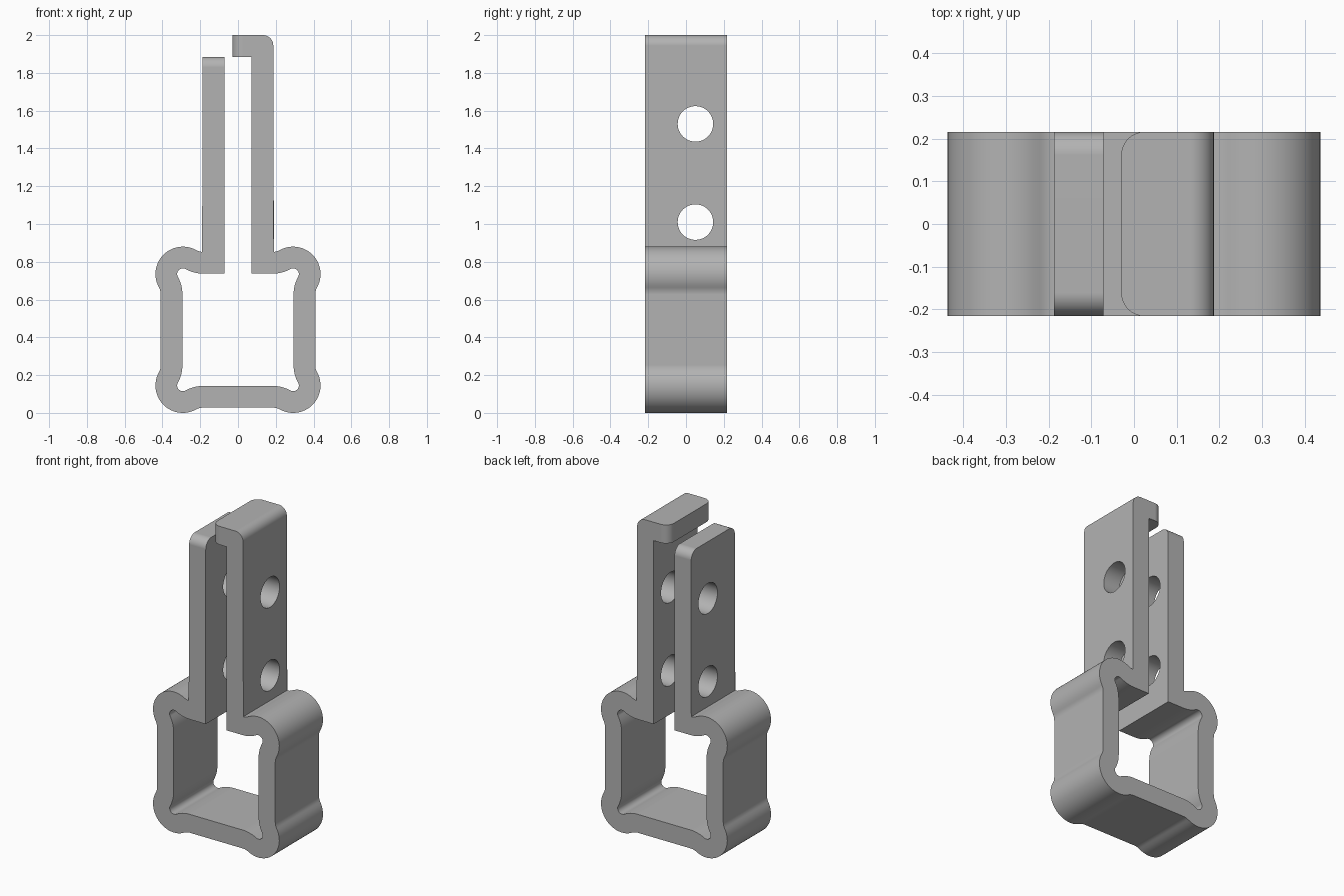
import bpy
import bmesh
from math import atan2, cos, pi, sin, sqrt

cube = bpy.data.objects.get("Cube")
if cube:
    bpy.data.objects.remove(cube, do_unlink=True)

HALF_DEPTH = 0.216
CORNER_X, LOW_Z, HIGH_Z = 0.292, 0.145, 0.735   # centres of the corner lobes
WALL = 0.115                                    # sheet thickness
ARM_IN, ARM_OUT = 0.072, 0.187
ARM_TOP, HOOK_TOP, HOOK_TIP = 1.885, 2.0, -0.03
ROUND = 0.055

grey = bpy.data.materials.new("plain grey")
grey.use_nodes = True
colour = (0.45, 0.45, 0.45, 1)
grey.diffuse_color = colour
grey.node_tree.nodes["Principled BSDF"].inputs["Base Color"].default_value = colour


def arc(cx, cz, r, start, end, n):
    return [(cx + r * cos(start + (end - start) * i / n),
             cz + r * sin(start + (end - start) * i / n)) for i in range(n + 1)]


def lobe(sx, sz, cz, inset):
    """Bulged corner running from the side wall to the top or bottom wall."""
    r, d, fillet = 0.145 - inset, 0.117 - inset, 0.08 + inset
    along = sqrt((r + fillet) ** 2 - (d + fillet) ** 2)
    t = atan2(along, d + fillet)
    half = arc(d + fillet, -along, fillet, pi, pi - t, 6)
    half += arc(0, 0, r, -t, pi / 4, 12)[1:]
    full = half + [(z, x) for x, z in reversed(half[:-1])]
    return [(sx * (CORNER_X + x), cz + sz * z) for x, z in full]


def skin(inset):
    """Open loop around the clamp, from the right arm round to the left arm."""
    return (lobe(1, 1, HIGH_Z, inset)[::-1] + lobe(1, -1, LOW_Z, inset)
            + lobe(-1, -1, LOW_Z, inset)[::-1] + lobe(-1, 1, HIGH_Z, inset))


# Cross-section: outer skin, left arm, inner skin, right arm with hook
outer_z = HIGH_Z + 0.117
inner_z = outer_z - WALL
hook_under = HOOK_TOP - WALL
profile = skin(0)
profile += [(-ARM_OUT, outer_z), (-ARM_OUT, ARM_TOP), (-ARM_IN, ARM_TOP), (-ARM_IN, inner_z)]
profile += skin(WALL)[::-1]
profile += [(ARM_IN, inner_z), (ARM_IN, hook_under), (HOOK_TIP, hook_under),
            (HOOK_TIP, HOOK_TOP), (ARM_OUT, HOOK_TOP), (ARM_OUT, outer_z)]

bm = bmesh.new()
face = bm.faces.new([bm.verts.new((x, -HALF_DEPTH, z)) for x, z in profile])
swept = bmesh.ops.extrude_face_region(bm, geom=[face])
bmesh.ops.translate(bm, vec=(0, 2 * HALF_DEPTH, 0),
                    verts=[v for v in swept["geom"] if isinstance(v, bmesh.types.BMVert)])
bmesh.ops.recalc_face_normals(bm, faces=bm.faces)


def near(edge, axis, value):
    return all(abs(v.co[axis] - value) < 1e-4 for v in edge.verts)


# Rounded left arm end, hook tip and hook shoulder
def is_rounded(e):
    across = abs(e.verts[0].co.y - e.verts[1].co.y) > 0.1
    if across:
        return near(e, 2, HOOK_TOP) and near(e, 0, ARM_OUT)
    return ((near(e, 2, ARM_TOP) and all(v.co.x < -0.05 for v in e.verts))
            or near(e, 0, HOOK_TIP))


bmesh.ops.bevel(bm, geom=[e for e in bm.edges if is_rounded(e)], offset=ROUND,
                segments=8, profile=0.5, affect='EDGES')
mesh = bpy.data.meshes.new("clamp_bracket")
bm.to_mesh(mesh)
bm.free()
mesh.materials.append(grey)
clamp = bpy.data.objects.new("clamp_bracket", mesh)
bpy.context.collection.objects.link(clamp)

# Bolt holes through both arms
for z in (1.01, 1.53):
    bpy.ops.mesh.primitive_cylinder_add(vertices=48, radius=0.094, depth=1,
                                        location=(0, 0.05, z), rotation=(0, pi / 2, 0))
    cutter = bpy.context.object
    cutter.name = "bolt_hole_cutter"
    cutter.hide_render = True
    cutter.data.materials.append(grey)
    cut = clamp.modifiers.new("bolt hole", 'BOOLEAN')
    cut.operation, cut.solver, cut.object = 'DIFFERENCE', 'EXACT', cutter
    bpy.context.view_layer.objects.active = clamp
    bpy.ops.object.modifier_apply(modifier=cut.name)
    bpy.data.objects.remove(cutter, do_unlink=True)

# Smooth curves with crisp edges
bpy.ops.object.select_all(action='DESELECT')
clamp.select_set(True)
bpy.context.view_layer.objects.active = clamp
bpy.ops.object.shade_smooth_by_angle(angle=pi / 6)
weighted = clamp.modifiers.new("even shading", 'WEIGHTED_NORMAL')
weighted.keep_sharp = True
